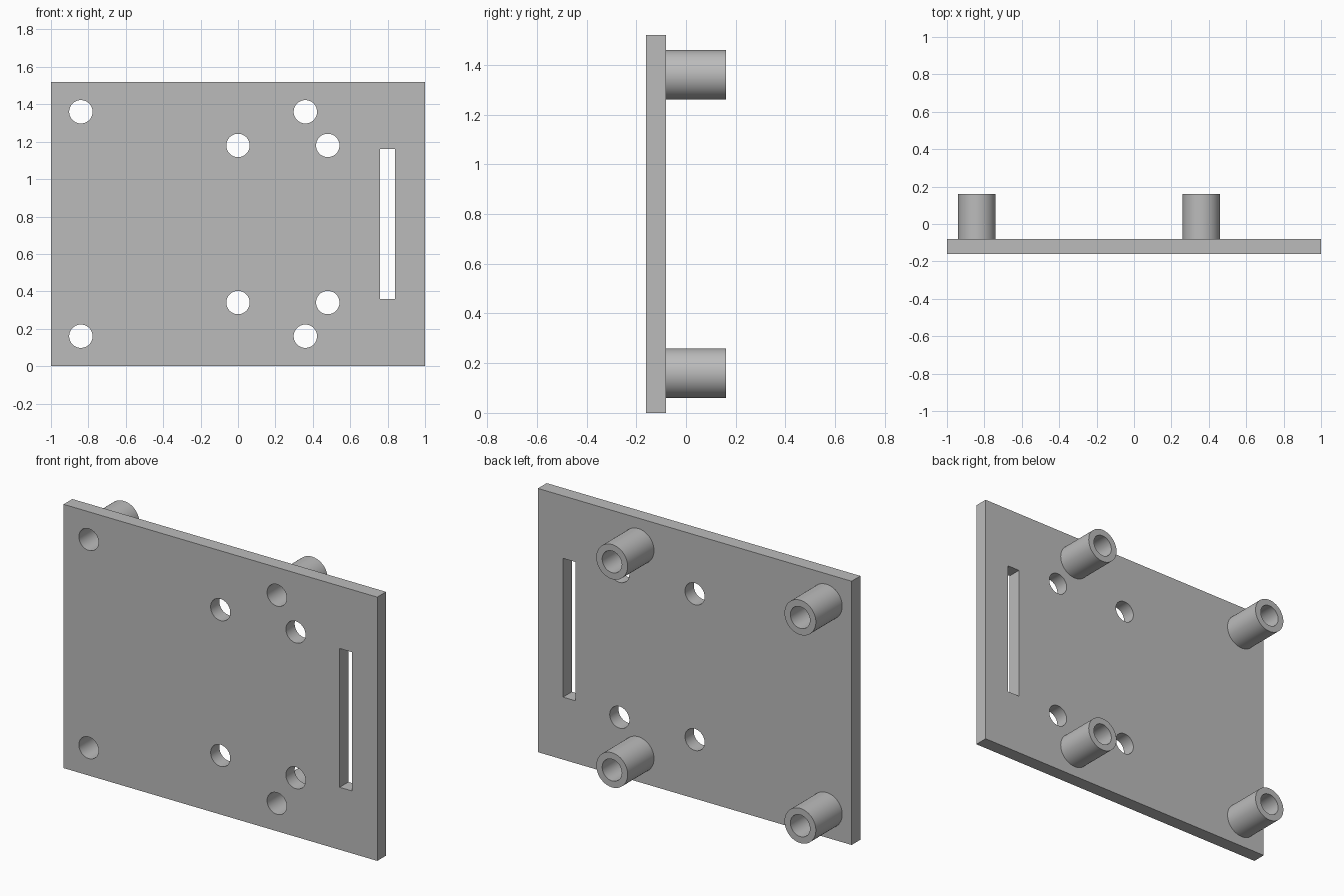
import bpy
import bmesh
from math import cos, sin, tau
from mathutils import Vector

cube = bpy.data.objects.get("Cube")
if cube:
    bpy.data.objects.remove(cube)

WIDTH, HEIGHT = 2.0, 1.52
FRONT, SEAT, BACK = -0.16, -0.08, 0.16   # plate front, plate back, standoff end
BORE, OUTER = 0.0625, 0.1

grey = bpy.data.materials.new("plain grey")
grey.use_nodes = True
colour = (0.5, 0.5, 0.5, 1)
grey.diffuse_color = colour
grey.node_tree.nodes["Principled BSDF"].inputs["Base Color"].default_value = colour


def rectangle(x0, x1, z0, z1):
    return [(x0, z0), (x1, z0), (x1, z1), (x0, z1)]


def circle(x, z, radius, sides=64):
    return [(x + radius * cos(tau * i / sides), z + radius * sin(tau * i / sides))
            for i in range(sides)]


def extruded(name, loops, y0, y1):
    """Fill an outline with its holes, then extrude it along y."""
    bm = bmesh.new()
    for loop in loops:
        verts = [bm.verts.new((x, y0, z)) for x, z in loop]
        for a, b in zip(verts, verts[1:] + verts[:1]):
            bm.edges.new((a, b))
    bmesh.ops.triangle_fill(bm, use_beauty=True, edges=bm.edges[:], normal=(0, -1, 0))
    grown = bmesh.ops.extrude_face_region(bm, geom=bm.faces[:])["geom"]
    moved = [v for v in grown if isinstance(v, bmesh.types.BMVert)]
    bmesh.ops.translate(bm, verts=moved, vec=Vector((0, y1 - y0, 0)))
    bmesh.ops.recalc_face_normals(bm, faces=bm.faces[:])
    mesh = bpy.data.meshes.new(name)
    bm.to_mesh(mesh)
    bm.free()
    mesh.materials.append(grey)
    obj = bpy.data.objects.new(name, mesh)
    bpy.context.collection.objects.link(obj)
    return obj


# Hole patterns, mirrored between bottom and top
standoffs = [(x, z) for x in (-0.84, 0.36) for z in (0.16, HEIGHT - 0.16)]
plain_holes = [(x, z) for x in (0, 0.48) for z in (0.34, HEIGHT - 0.34)]

# Mounting plate with round holes and a strap slot
outline = rectangle(-WIDTH / 2, WIDTH / 2, 0, HEIGHT)
slot = rectangle(0.76, 0.84, 0.36, HEIGHT - 0.36)
holes = [circle(x, z, BORE) for x, z in standoffs + plain_holes]
parts = [extruded("mounting_plate", [outline, slot] + holes, FRONT, SEAT)]

# Tubular standoffs on the back
for x, z in standoffs:
    name = f"standoff_{'right' if x < 0 else 'left'}_{'lower' if z < HEIGHT / 2 else 'upper'}"
    parts.append(extruded(name, [circle(x, z, OUTER), circle(x, z, BORE)], SEAT, BACK))

# Smooth round walls, sharp rims
bpy.ops.object.select_all(action="DESELECT")
for obj in parts:
    obj.select_set(True)
bpy.context.view_layer.objects.active = parts[0]
bpy.ops.object.shade_smooth_by_angle()
